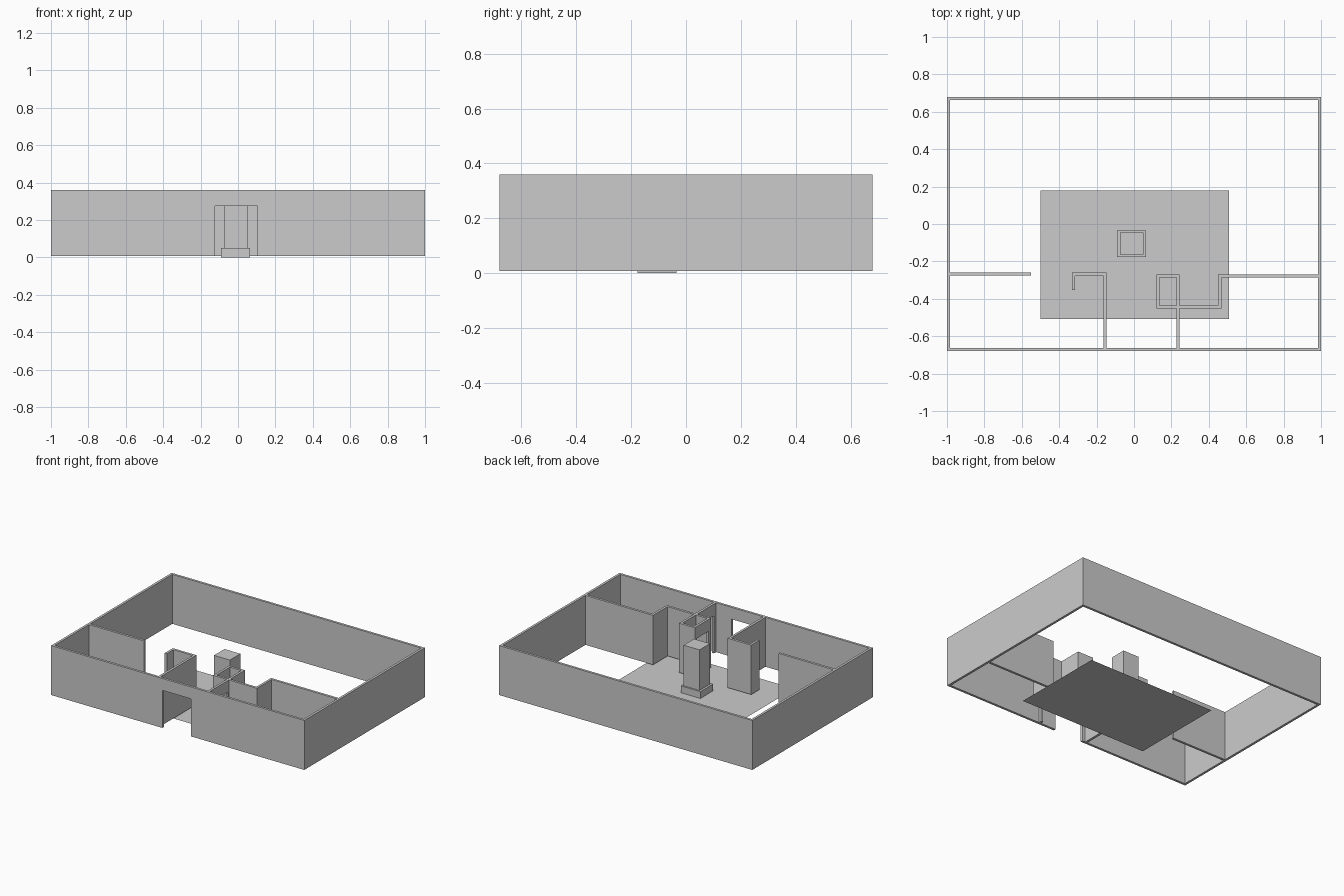
import bpy, bmesh
from mathutils import Vector

if "Cube" in bpy.data.objects:
    bpy.data.objects.remove(bpy.data.objects["Cube"])

T = 0.017            # wall thickness
Z0, Z1 = 0.007, 0.36  # wall bottom and top


def finish(name, bm):
    bmesh.ops.recalc_face_normals(bm, faces=bm.faces[:])
    me = bpy.data.meshes.new(name)
    bm.to_mesh(me)
    bm.free()
    ob = bpy.data.objects.new(name, me)
    bpy.context.collection.objects.link(ob)
    return ob


def box(name, x0, x1, y0, y1, z0, z1):
    bm = bmesh.new()
    bmesh.ops.create_cube(bm, size=1)
    for v in bm.verts:
        v.co = (x1 if v.co.x > 0 else x0, y1 if v.co.y > 0 else y0, z1 if v.co.z > 0 else z0)
    return finish(name, bm)


def wall(name, pts, closed=False):
    """Mitred wall along a centre line."""
    pts = [Vector(p) for p in pts]
    n = len(pts)
    normals = []
    for i in range(n if closed else n - 1):
        d = (pts[(i + 1) % n] - pts[i]).normalized()
        normals.append(Vector((-d.y, d.x)))
    bm = bmesh.new()
    rings = []
    for i, p in enumerate(pts):
        a = normals[i - 1] if closed or i else normals[0]
        b = normals[i] if i < len(normals) else normals[-1]
        off = (a + b) / (1 + a.dot(b)) * T / 2
        rings.append([bm.verts.new((*(p + off * s), z))
                      for s, z in ((1, Z0), (-1, Z0), (-1, Z1), (1, Z1))])
    for i in range(len(normals)):
        r, q = rings[i], rings[(i + 1) % n]
        for k in range(4):
            bm.faces.new((r[k], r[(k + 1) % 4], q[(k + 1) % 4], q[k]))
    if not closed:
        bm.faces.new(rings[0])
        bm.faces.new(rings[-1])
    return finish(name, bm)


def cut(ob, *dims):
    cutter = box(ob.name + "_opening", *dims)
    cutter.hide_render = True
    cutter.hide_viewport = True
    m = ob.modifiers.new("opening", 'BOOLEAN')
    m.operation = 'DIFFERENCE'
    m.solver = 'EXACT'
    m.object = cutter


# Outer shell with front doorway
h = T / 2
X, Y = 1 - h, 0.68 - h
outer = wall("outer_walls", [(-X, -Y), (X, -Y), (X, Y), (-X, Y)], True)
cut(outer, -0.122, 0.103, -0.75, -0.6, -0.1, 0.275)

# Inner partitions
wall("left_partition", [(-X, -0.268), (-0.55, -0.268)])
wall("hall_left_partition", [(-0.155, -Y), (-0.155, -0.269), (-0.324, -0.269), (-0.324, -0.352)])
wall("right_partition", [(X, -0.278), (0.458, -0.278), (0.458, -0.443), (0.24, -0.443)])
hall = wall("hall_right_partition", [(0.235, -0.445), (0.235, -Y)])
cut(hall, 0.1, 0.35, -0.64, -0.46, -0.1, 0.275)

# Closet with side doorway
closet = wall("closet_walls", [(0.128, -0.443), (0.235, -0.443), (0.235, -0.278), (0.128, -0.278)], True)
cut(closet, 0.08, 0.18, -0.425, -0.296, -0.1, 0.275)

# Pillar on a plinth
box("pillar_base", -0.09, 0.065, -0.177, -0.034, 0.001, 0.05)
box("pillar", -0.075, 0.05, -0.163, -0.045, 0.05, 0.34)

# Thin floor sheet
bm = bmesh.new()
bm.faces.new([bm.verts.new(p) for p in
              ((-0.5, -0.508, 0), (0.508, -0.508, 0), (0.508, 0.18, 0), (-0.5, 0.18, 0))])
finish("floor", bm)
